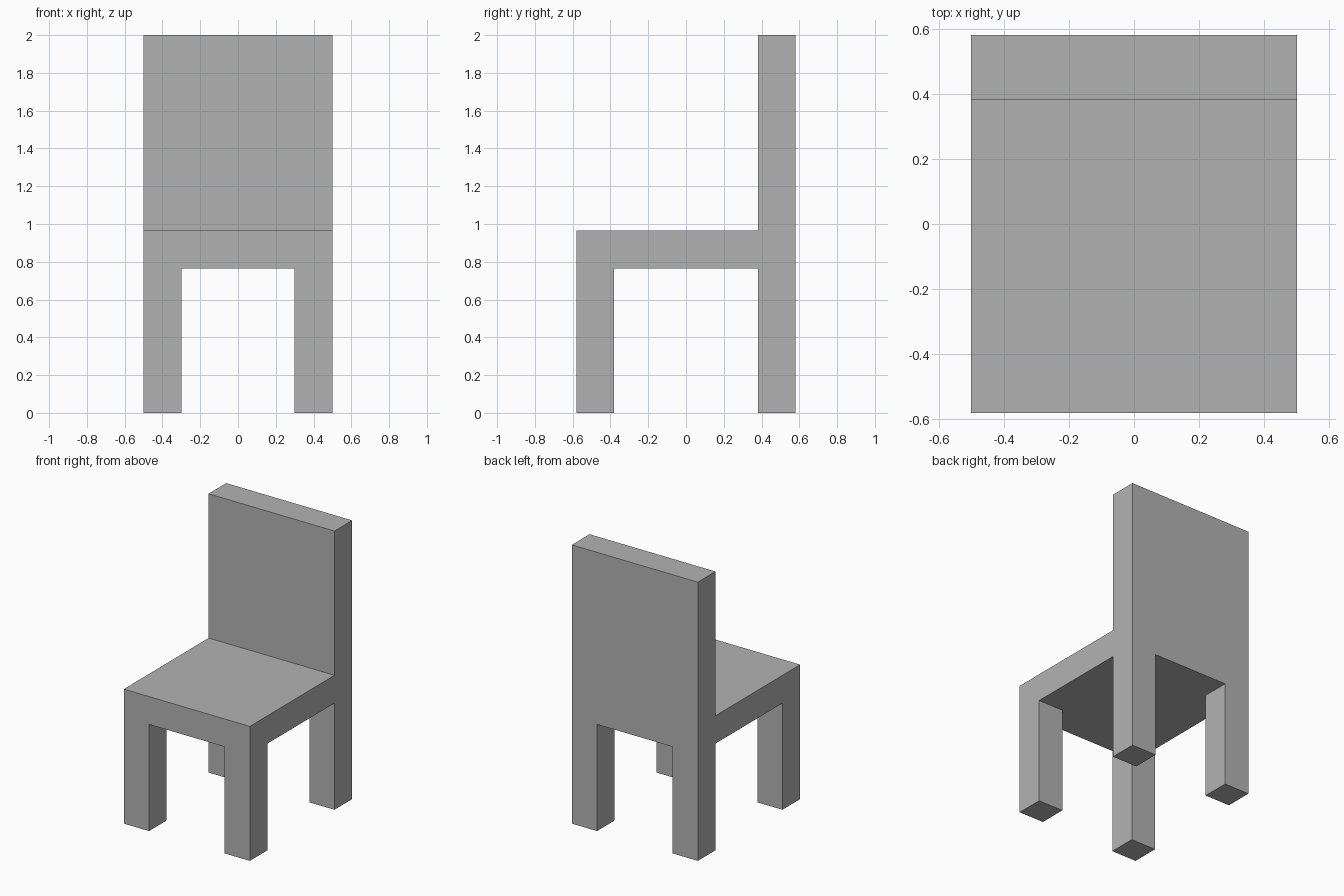
import bpy
import bmesh
from mathutils import Vector

# Remove the default cube
cube = bpy.data.objects.get("Cube")
if cube:
    bpy.data.objects.remove(cube, do_unlink=True)

# Main sizes
HALF_W, HALF_D = 0.5, 0.58
POST = 0.2                      # thickness of legs, seat and back
SEAT_BOTTOM, SEAT_TOP, HEIGHT = 0.765, 0.965, 2.0

# One plain grey for the whole chair
grey = bpy.data.materials.new("plain grey")
grey.use_nodes = True
colour = (0.45, 0.45, 0.45, 1.0)
grey.diffuse_color = colour
grey.node_tree.nodes["Principled BSDF"].inputs["Base Color"].default_value = colour


def cuts(half):
    """Grid lines that separate the corner posts from the middle."""
    return [-half, -half + POST, half - POST, half]


def extrude(bm, faces, height):
    """Pull a group of faces up or down, removing the faces they started from."""
    result = bmesh.ops.extrude_face_region(bm, geom=faces)
    moved = [v for v in result["geom"] if isinstance(v, bmesh.types.BMVert)]
    bmesh.ops.translate(bm, verts=moved, vec=Vector((0, 0, height)))
    bmesh.ops.delete(bm, geom=[f for f in faces if f.is_valid], context='FACES_ONLY')


bm = bmesh.new()

# Seat slab: a three by three sheet, doubled to a top and an underside
xs, ys = cuts(HALF_W), cuts(HALF_D)
sheet = [[bm.verts.new((x, y, SEAT_BOTTOM)) for x in xs] for y in ys]
for j in range(3):
    for i in range(3):
        bm.faces.new((sheet[j][i], sheet[j + 1][i],
                      sheet[j + 1][i + 1], sheet[j][i + 1]))
result = bmesh.ops.extrude_face_region(bm, geom=bm.faces[:], use_keep_orig=True)
top_verts = [v for v in result["geom"] if isinstance(v, bmesh.types.BMVert)]
bmesh.ops.translate(bm, verts=top_verts, vec=(0, 0, SEAT_TOP - SEAT_BOTTOM))
bm.normal_update()

# Legs: pull the four corners of the underside to the floor
underside = [f for f in bm.faces
             if abs(f.calc_center_median().z - SEAT_BOTTOM) < 0.01]
corners = [f for f in underside
           if abs(f.calc_center_median().x) > HALF_W - POST
           and abs(f.calc_center_median().y) > HALF_D - POST]
extrude(bm, corners, -SEAT_BOTTOM)

# Backrest: pull the rear strip of the seat top upward
rear = [f for f in bm.faces
        if abs(f.calc_center_median().z - SEAT_TOP) < 0.01
        and f.calc_center_median().y > HALF_D - POST]
extrude(bm, rear, HEIGHT - SEAT_TOP)

# Merge flat areas into clean single faces
bmesh.ops.recalc_face_normals(bm, faces=bm.faces[:])
bmesh.ops.dissolve_limit(bm, angle_limit=0.01, verts=bm.verts[:], edges=bm.edges[:])

mesh = bpy.data.meshes.new("chair")
bm.to_mesh(mesh)
bm.free()
mesh.materials.append(grey)
bpy.context.scene.collection.objects.link(bpy.data.objects.new("chair", mesh))
